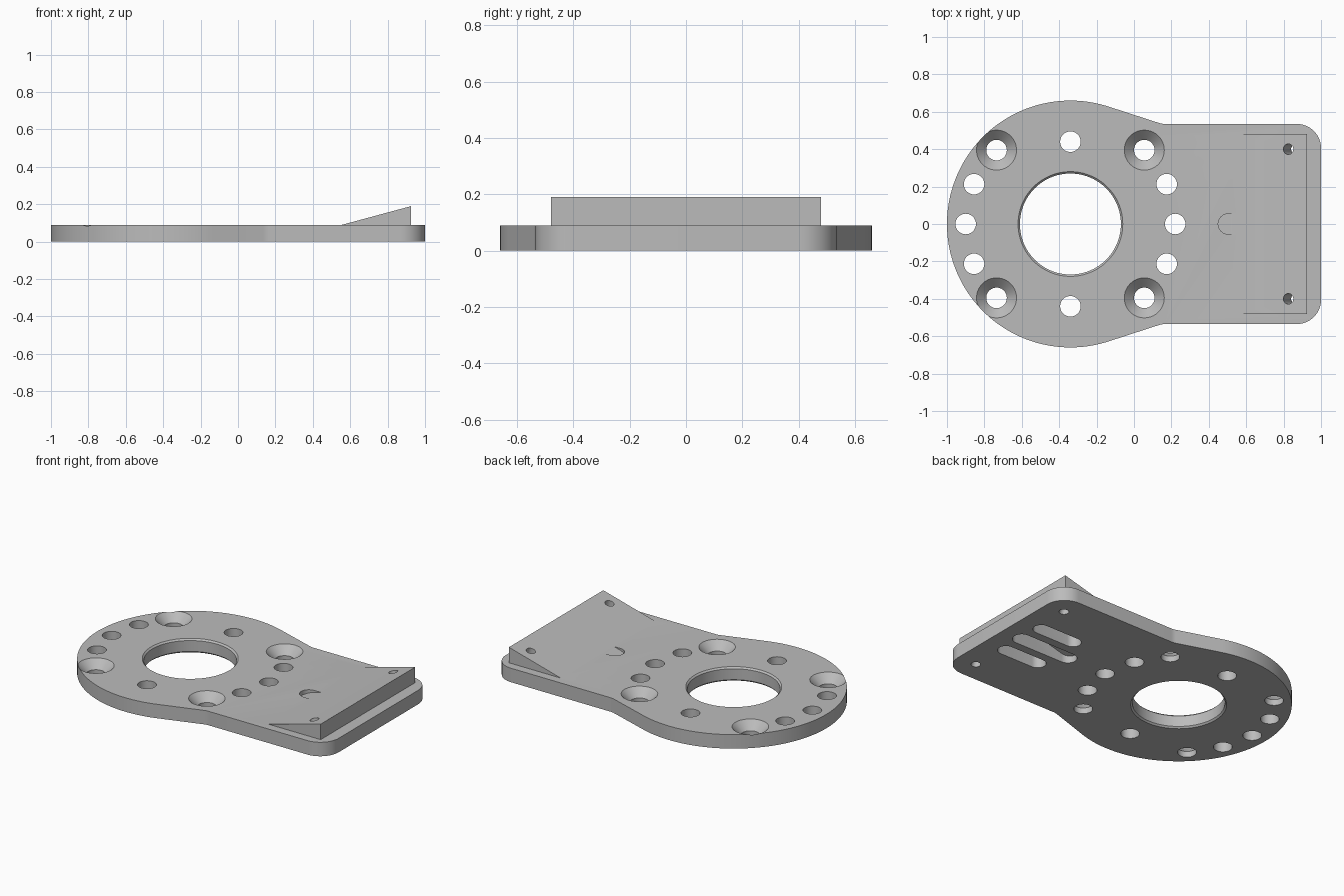
import bpy, bmesh, math
from mathutils import Matrix, Vector

cube = bpy.data.objects.get("Cube")
if cube:
    bpy.data.objects.remove(cube, do_unlink=True)

THICK = 0.09
CX, R = -0.34, 0.66          # round end
HALF, CORNER = 0.535, 0.13   # square end

grey = bpy.data.materials.new("plain grey")
grey.use_nodes = True
colour = (0.5, 0.5, 0.5, 1)
grey.diffuse_color = colour
grey.node_tree.nodes["Principled BSDF"].inputs["Base Color"].default_value = colour


def slope(x):
    """Height of the ramp surface at x."""
    return THICK + 0.27 * (x - 0.555)


def arc(cx, cy, r, a0, a1, n):
    return [(cx + r * math.cos(math.radians(a0 + (a1 - a0) * i / n)),
             cy + r * math.sin(math.radians(a0 + (a1 - a0) * i / n))) for i in range(n + 1)]


def prism(bm, outline, low, high):
    """Upright prism whose floor and ceiling heights depend on x."""
    bottom = [bm.verts.new((x, y, low(x))) for x, y in outline]
    top = [bm.verts.new((x, y, high(x))) for x, y in outline]
    caps = [bm.faces.new(bottom[::-1]), bm.faces.new(top)]
    n = len(outline)
    for i in range(n):
        j = (i + 1) % n
        bm.faces.new((bottom[i], bottom[j], top[j], top[i]))
    return caps


def lathe(bm, matrix, profile, seg):
    """Solid of revolution from (radius, height) points, bottom to top."""
    rings = [[bm.verts.new(matrix @ Vector((x, y, z))) for x, y in arc(0, 0, r, 0, 360, seg)[:-1]]
             for r, z in profile]
    bm.faces.new(rings[0][::-1])
    bm.faces.new(rings[-1])
    for a, b in zip(rings, rings[1:]):
        for i in range(seg):
            j = (i + 1) % seg
            bm.faces.new((a[i], a[j], b[j], b[i]))


def slot(bm, x0, x1, y, w, low, high):
    outline = arc(x1 - w, y, w, -90, 90, 16) + arc(x0 + w, y, w, 90, 270, 16)
    prism(bm, outline, low, high)


def finish(bm, name):
    bmesh.ops.recalc_face_normals(bm, faces=bm.faces)
    mesh = bpy.data.meshes.new(name)
    bm.to_mesh(mesh)
    bm.free()
    mesh.materials.append(grey)
    obj = bpy.data.objects.new(name, mesh)
    bpy.context.collection.objects.link(obj)
    return obj


def boolean(obj, other, operation):
    bpy.context.view_layer.objects.active = obj
    mod = obj.modifiers.new(operation, "BOOLEAN")
    mod.operation, mod.solver, mod.object = operation, "EXACT", other
    bpy.ops.object.modifier_apply(modifier=mod.name)
    bpy.data.objects.remove(other, do_unlink=True)


# Plate: round end, tangent necks, square end with rounded corners
outline = arc(CX, 0, R, 72, 288, 96)
outline += arc(0.165, -HALF - 0.1, 0.1, 108, 90, 4)
outline += arc(1 - CORNER, CORNER - HALF, CORNER, -90, 0, 14)
outline += arc(1 - CORNER, HALF - CORNER, CORNER, 0, 90, 14)
outline += arc(0.165, HALF + 0.1, 0.1, 270, 252, 4)
for i, (x, y) in enumerate(outline):      # soften the two inner neck corners
    if abs(x - 0.15) < 0.05:
        t = (x - 0.134) / 0.031
        outline[i] = (x, math.copysign(HALF + 0.005 * (1 - t) ** 2, y))
bm = bmesh.new()
caps = prism(bm, outline, lambda x: 0, lambda x: THICK)
rims = list({e for f in caps for e in f.edges})
bmesh.ops.bevel(bm, geom=rims, offset=0.012, segments=1, affect="EDGES", profile=0.5)
plate = finish(bm, "mounting_plate")

# Ramp block on the square end
bm = bmesh.new()
prism(bm, [(0.51, -0.48), (0.925, -0.48), (0.925, 0.48), (0.51, 0.48)],
      lambda x: 0.05, slope)
boolean(plate, finish(bm, "ramp"), "UNION")

# All openings are gathered in one cutter
bm = bmesh.new()
at = Matrix.Translation

# Central bore with chamfered rims
lathe(bm, at((CX, 0, 0)), [(0.29, -0.01), (0.27, 0.01), (0.27, THICK - 0.01),
                           (0.29, THICK + 0.01)], 96)

# Plain through holes
holes = [(-0.9, 0), (0.22, 0)]
for side in (-1, 1):
    holes += [(CX, side * 0.44), (-0.855, side * 0.213), (0.175, side * 0.213)]
for x, y in holes:
    lathe(bm, at((x, y, 0)), [(0.055, -0.05), (0.055, 0.15)], 32)

# Countersunk holes, and tilted holes square to the ramp
tilt = Matrix.Rotation(-math.atan(0.27), 4, "Y")
for side in (-1, 1):
    for x in (-0.735, 0.055):
        lathe(bm, at((x, side * 0.395, 0)), [(0.055, -0.05), (0.055, 0.038),
                                             (0.107, THICK), (0.127, THICK + 0.02)], 40)
    lathe(bm, at((0.825, side * 0.4, slope(0.825))) @ tilt,
          [(0.028, -0.3), (0.028, 0.1)], 24)
    # Outer underside slots
    slot(bm, 0.55, 0.89, side * 0.16, 0.05, lambda x: -0.05, lambda x: slope(x) - 0.02)

# Middle underside slot and the shallow recess above its end
slot(bm, 0.45, 0.91, 0, 0.055, lambda x: -0.05, lambda x: slope(x) - 0.02)
slot(bm, 0.45, 0.62, 0, 0.055, lambda x: slope(x) + 0.001, lambda x: 0.3)
boolean(plate, finish(bm, "openings"), "DIFFERENCE")

# Smooth curved walls, crisp edges
for o in bpy.context.selected_objects:
    o.select_set(False)
plate.select_set(True)
bpy.context.view_layer.objects.active = plate
bpy.ops.object.shade_smooth_by_angle(angle=math.radians(30))
